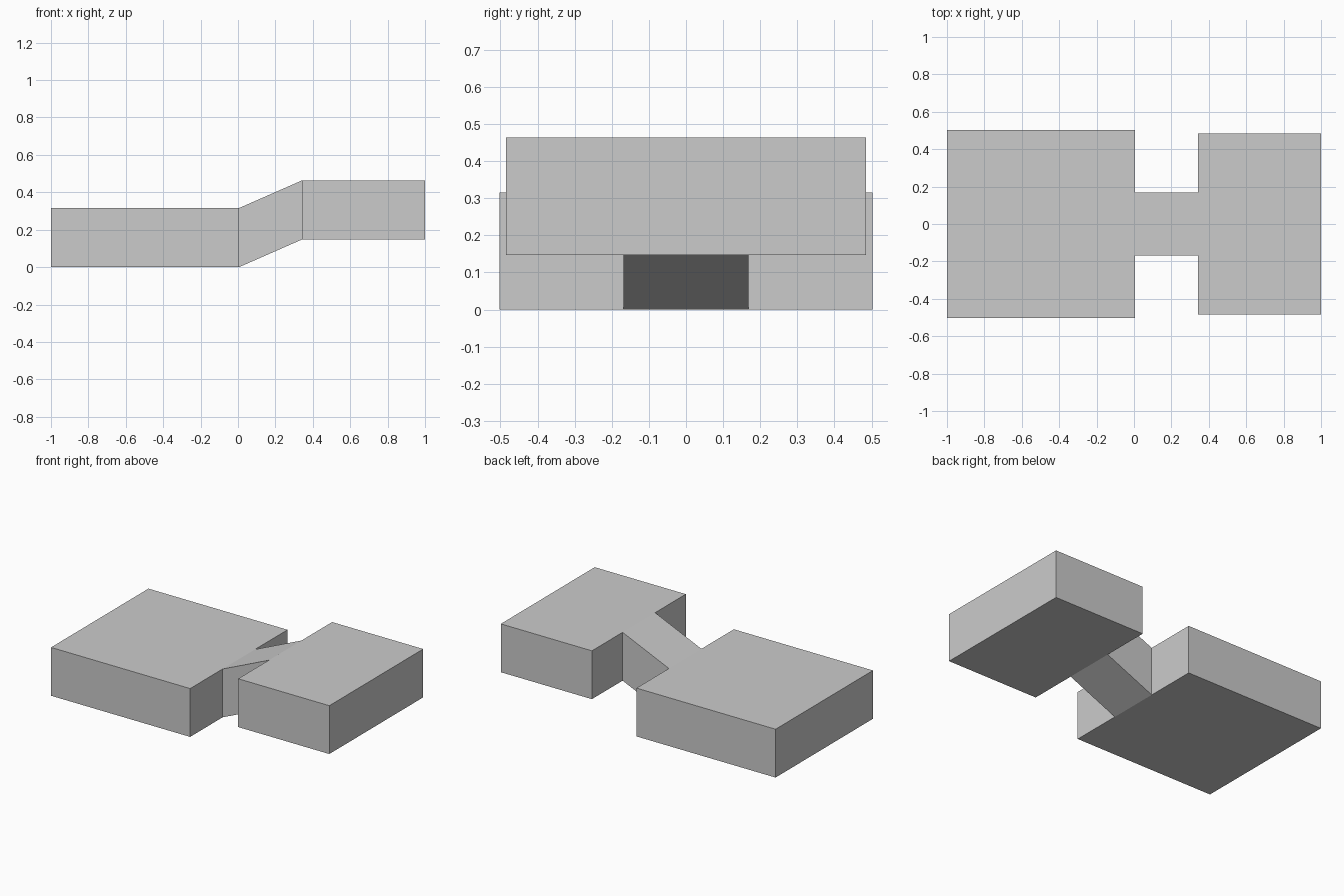
import bpy
import bmesh

cube = bpy.data.objects.get("Cube")
if cube:
    bpy.data.objects.remove(cube, do_unlink=True)

# Single grey finish
GREY = (0.6, 0.6, 0.6, 1.0)
grey = bpy.data.materials.new("plain grey")
grey.use_nodes = True
grey.diffuse_color = GREY
grey.node_tree.nodes["Principled BSDF"].inputs["Base Color"].default_value = GREY

THICK = 0.316      # vertical thickness shared by all parts
LOW, HIGH = 0.0, 0.147
STEP_START, STEP_END = 0.006, 0.341


def slab(name, start, end, half_width, capped=True):
    """Sweep a rectangular section between two (x, bottom z) stations."""
    bm = bmesh.new()
    rings = []
    for x, z in (start, end):
        section = ((-half_width, z), (half_width, z),
                   (half_width, z + THICK), (-half_width, z + THICK))
        rings.append([bm.verts.new((x, y, h)) for y, h in section])
    a, b = rings
    for i in range(4):
        j = (i + 1) % 4
        bm.faces.new((a[i], b[i], b[j], a[j]))
    if capped:
        bm.faces.new(a)
        bm.faces.new(reversed(b))
        bmesh.ops.recalc_face_normals(bm, faces=bm.faces)
    else:
        # Open tube: make sure the top face points up
        bm.normal_update()
        if max(bm.faces, key=lambda f: f.calc_center_median().z).normal.z < 0:
            bmesh.ops.reverse_faces(bm, faces=bm.faces)
    mesh = bpy.data.meshes.new(name)
    bm.to_mesh(mesh)
    bm.free()
    mesh.materials.append(grey)
    obj = bpy.data.objects.new(name, mesh)
    bpy.context.collection.objects.link(obj)
    return obj


# Large block on the ground, smaller raised block, and the sloped neck between
slab("lower_block", (-1.0, LOW), (STEP_START, LOW), 0.503)
slab("raised_block", (STEP_END, HIGH), (1.0, HIGH), 0.485)
slab("sloped_neck", (STEP_START, LOW), (STEP_END, HIGH), 0.168, capped=False)
